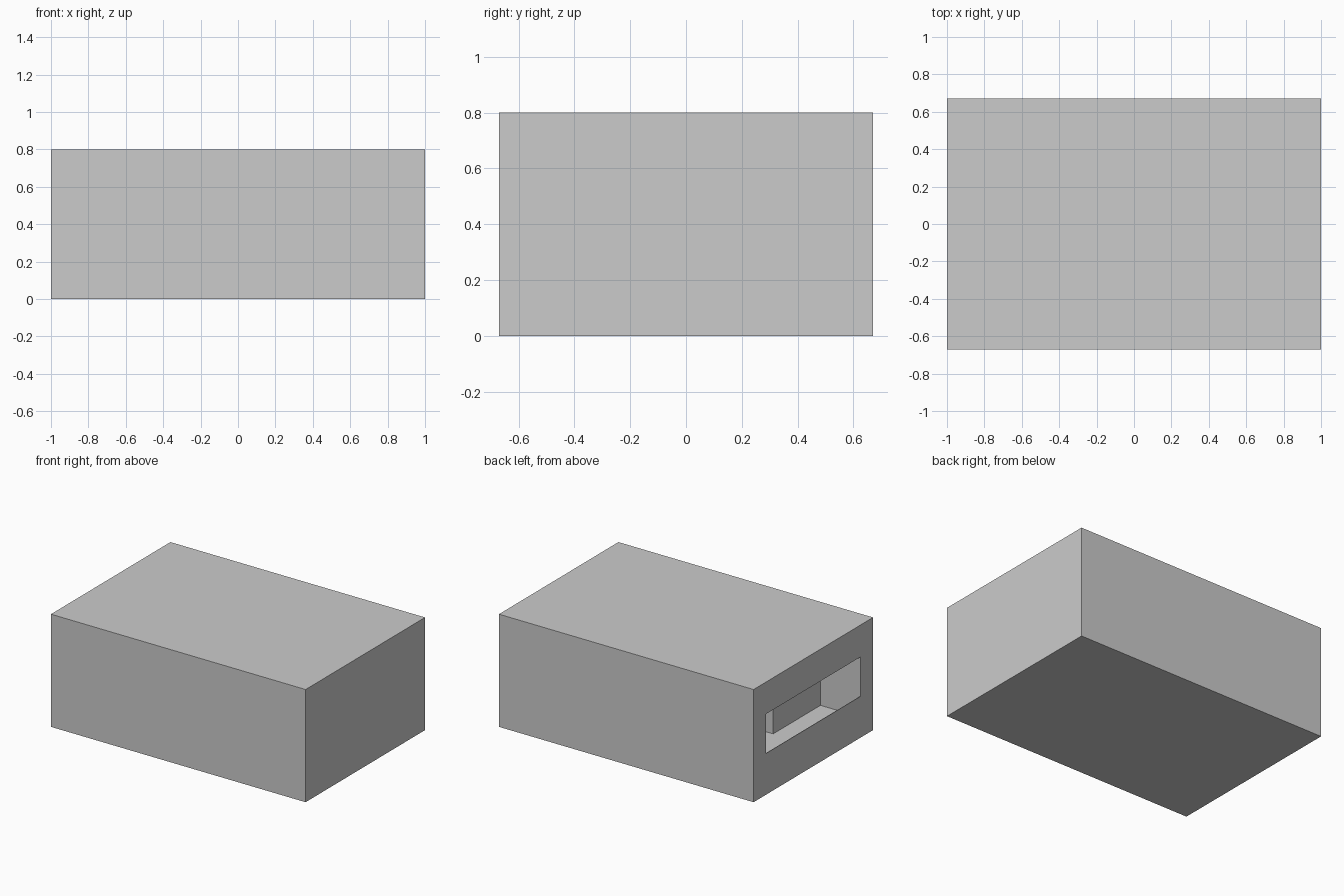
import bpy

if "Cube" in bpy.data.objects:
    bpy.data.objects.remove(bpy.data.objects["Cube"])


def box(name, lo, hi):
    """Axis-aligned box between two corners."""
    size = [b - a for a, b in zip(lo, hi)]
    centre = [(a + b) / 2 for a, b in zip(lo, hi)]
    bpy.ops.mesh.primitive_cube_add(size=1, location=centre)
    obj = bpy.context.object
    obj.name = name
    obj.scale = size
    bpy.ops.object.transform_apply(location=True, rotation=False, scale=True)
    return obj


def cut(target, cutter):
    """Subtract the cutter from the target and remove it."""
    mod = target.modifiers.new("cut", 'BOOLEAN')
    mod.operation = 'DIFFERENCE'
    mod.solver = 'EXACT'
    mod.object = cutter
    cutter.hide_render = True
    bpy.context.view_layer.objects.active = target
    bpy.ops.object.modifier_apply(modifier=mod.name)
    bpy.data.objects.remove(cutter, do_unlink=True)


W, D, H = 1.0, 0.67, 0.8      # half length, half depth, height
WALL, LIP = 0.14, 0.004       # thick walls, thin slotted end panel
INNER = D - WALL

# Outer housing, hollowed behind a thin left end panel
housing = box("housing", (-W, -D, 0), (W, D, H))
cut(housing, box("cavity_cutter", (-W + LIP, -INNER, 0.145), (W - WALL, INNER, H - WALL)))

# Wide slot through the left end
cut(housing, box("slot_cutter", (-W - 0.1, -INNER, 0.293), (-W + 0.1, INNER, 0.573)))

# Inner partition covering half of the cavity behind the slot
box("partition", (-0.685, -INNER, 0.145), (-0.545, 0, H - WALL))
